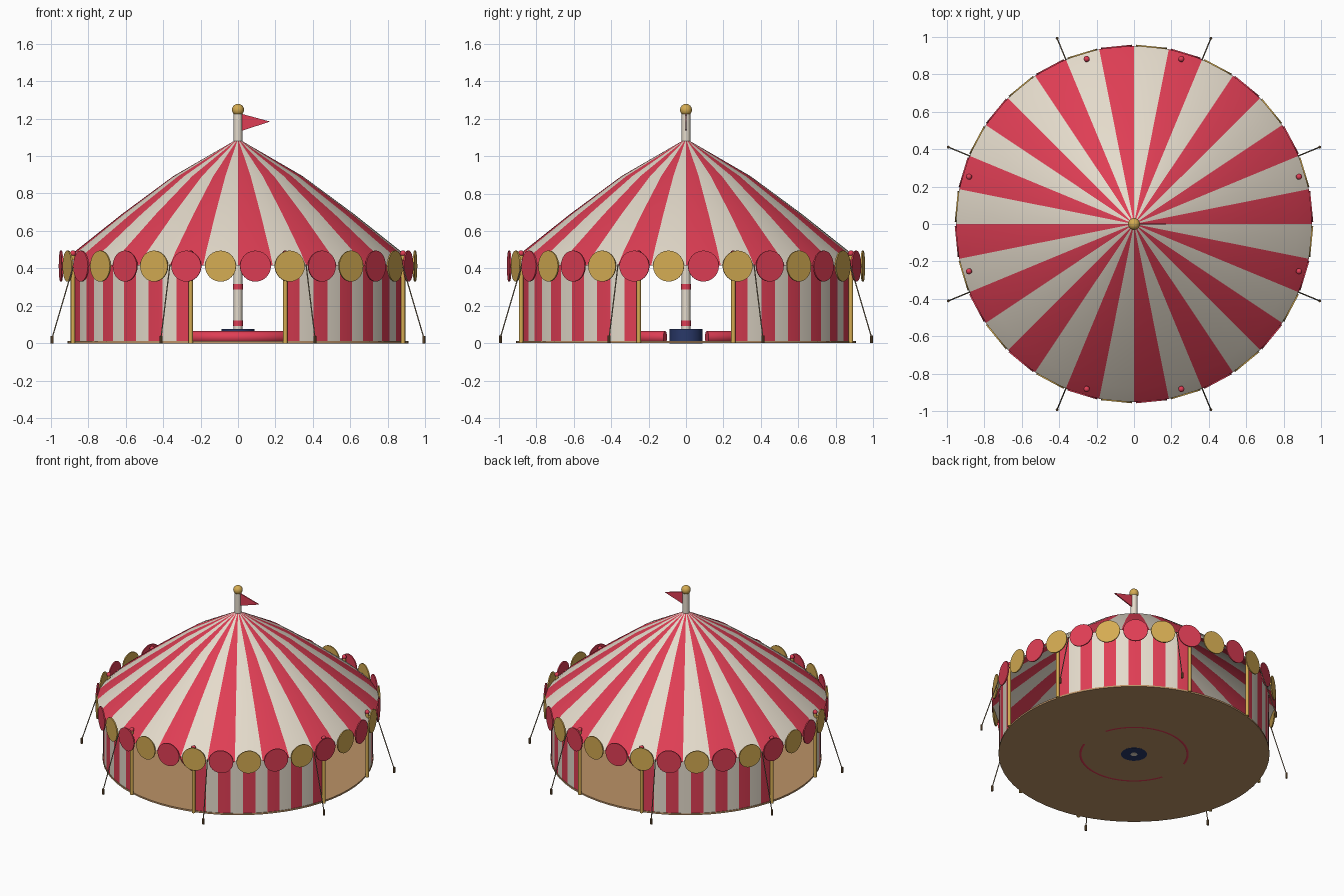
import bpy, bmesh, math
from mathutils import Vector, Matrix

if "Cube" in bpy.data.objects:
    bpy.data.objects.remove(bpy.data.objects["Cube"])

def mat(name, r, g, b):
    m = bpy.data.materials.new(name)
    m.diffuse_color = (r, g, b, 1)
    m.use_nodes = True
    m.node_tree.nodes["Principled BSDF"].inputs["Base Color"].default_value = m.diffuse_color
    return m

RED = mat("red", .74, .048, .09)
CREAM = mat("cream", .78, .71, .60)
GOLD = mat("gold", .66, .41, .085)
NAVY = mat("navy", .022, .04, .14)
TAN = mat("tan", .50, .29, .135)
ROPE = mat("rope", .32, .25, .16)
BROWN = mat("peg_brown", .20, .11, .045)

def finish(bm, name, mats, smooth=True):
    me = bpy.data.meshes.new(name)
    bm.to_mesh(me)
    bm.free()
    for m in mats:
        me.materials.append(m)
    o = bpy.data.objects.new(name, me)
    bpy.context.collection.objects.link(o)
    if smooth:
        bpy.ops.object.select_all(action='DESELECT')
        o.select_set(True)
        bpy.context.view_layer.objects.active = o
        bpy.ops.object.shade_smooth_by_angle(angle=math.radians(35))
    return o

def polar(r, deg, z):
    a = math.radians(deg)
    return Vector((r * math.cos(a), r * math.sin(a), z))

def rod(name, p, q, r, m, sides=16):
    """Cylinder between two points."""
    p, q = Vector(p), Vector(q)
    d = q - p
    M = Matrix.Translation((p + q) / 2) @ d.to_track_quat('Z', 'Y').to_matrix().to_4x4()
    bm = bmesh.new()
    bmesh.ops.create_cone(bm, cap_ends=True, segments=sides, radius1=r, radius2=r,
                          depth=d.length, matrix=M)
    return finish(bm, name, [m])

def ball(name, p, r, m):
    bm = bmesh.new()
    bmesh.ops.create_uvsphere(bm, u_segments=20, v_segments=12, radius=r,
                              matrix=Matrix.Translation(p))
    return finish(bm, name, [m])

def striped_sheet(name, profile, a0, a1, stripes, sub):
    """Sweep an (r, z) profile from a0 to a1 degrees, alternating red and cream."""
    bm = bmesh.new()
    n = stripes * sub
    cols = [[bm.verts.new(polar(r, a0 + (a1 - a0) * i / n, z)) for r, z in profile]
            for i in range(n + 1)]
    for i in range(n):
        for j in range(len(profile) - 1):
            f = bm.faces.new((cols[i][j], cols[i + 1][j], cols[i + 1][j + 1], cols[i][j + 1]))
            f.material_index = (i // sub) % 2
    bmesh.ops.remove_doubles(bm, verts=bm.verts, dist=1e-5)
    return finish(bm, name, [RED, CREAM])

# Striped roof, slightly bulging
striped_sheet("roof", [(.952, .415), (.874, .488), (.62, .69), (.345, .893), (.022, 1.08)],
              0, 360, 32, 2)

# Scalloped valance: one disc under each stripe
for i in range(32):
    a = (i + .5) * 11.25
    rod(f"scallop_{i}", polar(.946, a, .412), polar(.954, a, .412), .083,
        RED if i % 2 == 0 else GOLD, 24)

# Four wall panels with a doorway on each side, posts at the doorways, guy ropes
for k in range(4):
    base = 90 * k
    striped_sheet(f"wall_{k}", [(.905, .005), (.905, .452)], base + 16, base + 74, 11, 2)
    for s in (-16, 16):
        rod(f"door_post_{k}_{s}", polar(.917, base + s, 0), polar(.917, base + s, .47), .012, GOLD)
        ball(f"post_finial_{k}_{s}", polar(.917, base + s, .48), .016, RED)
    for s in (-22.5, 22.5):
        rod(f"guy_rope_{k}_{s}", polar(.95, base + s, .42), polar(1.074, base + s, .03), .0035, ROPE, 8)
        rod(f"peg_{k}_{s}", polar(1.074, base + s, 0), polar(1.074, base + s, .04), .008, BROWN, 8)

# Floor and drum pedestal
rod("floor", (0, 0, .0), (0, 0, .012), .91, TAN, 64)
rod("pedestal", (0, 0, -.001), (0, 0, .075), .088, NAVY, 32)

# Centre pole with bands and gold finial
rod("centre_pole", (0, 0, -.002), (0, 0, 1.23), .023, CREAM, 20)
for i, z in enumerate((.107, .302, .497, .692, .887)):
    rod(f"pole_band_{i}", (0, 0, z - .015), (0, 0, z + .015), .026, RED, 20)
ball("pole_finial", (0, 0, 1.247), .032, GOLD)

# Pennant
bm = bmesh.new()
tri = [(.02, 1.225), (.02, 1.135), (.172, 1.184)]
f = bm.faces.new([bm.verts.new((x, -.004, z)) for x, z in tri])
ext = bmesh.ops.extrude_face_region(bm, geom=[f])
bmesh.ops.translate(bm, vec=(0, .008, 0), verts=[v for v in ext["geom"] if isinstance(v, bmesh.types.BMVert)])
bmesh.ops.recalc_face_normals(bm, faces=bm.faces)
finish(bm, "pennant", [RED], False)

# Ring curb in two arcs, open towards +x and -x
for k in range(2):
    bm = bmesh.new()
    n, m = 32, 14
    rings = []
    for i in range(n + 1):
        a = 180 * k + 18 + 144 * i / n
        rings.append([bm.verts.new(polar(.36 + .033 * math.cos(t), a, .032 + .033 * math.sin(t)))
                      for t in (2 * math.pi * j / m for j in range(m))])
    for i in range(n):
        for j in range(m):
            bm.faces.new((rings[i][j], rings[i + 1][j], rings[i + 1][(j + 1) % m], rings[i][(j + 1) % m]))
    bm.faces.new(rings[0])
    bm.faces.new(rings[-1])
    bmesh.ops.recalc_face_normals(bm, faces=bm.faces)
    finish(bm, f"ring_curb_{k}", [RED])
